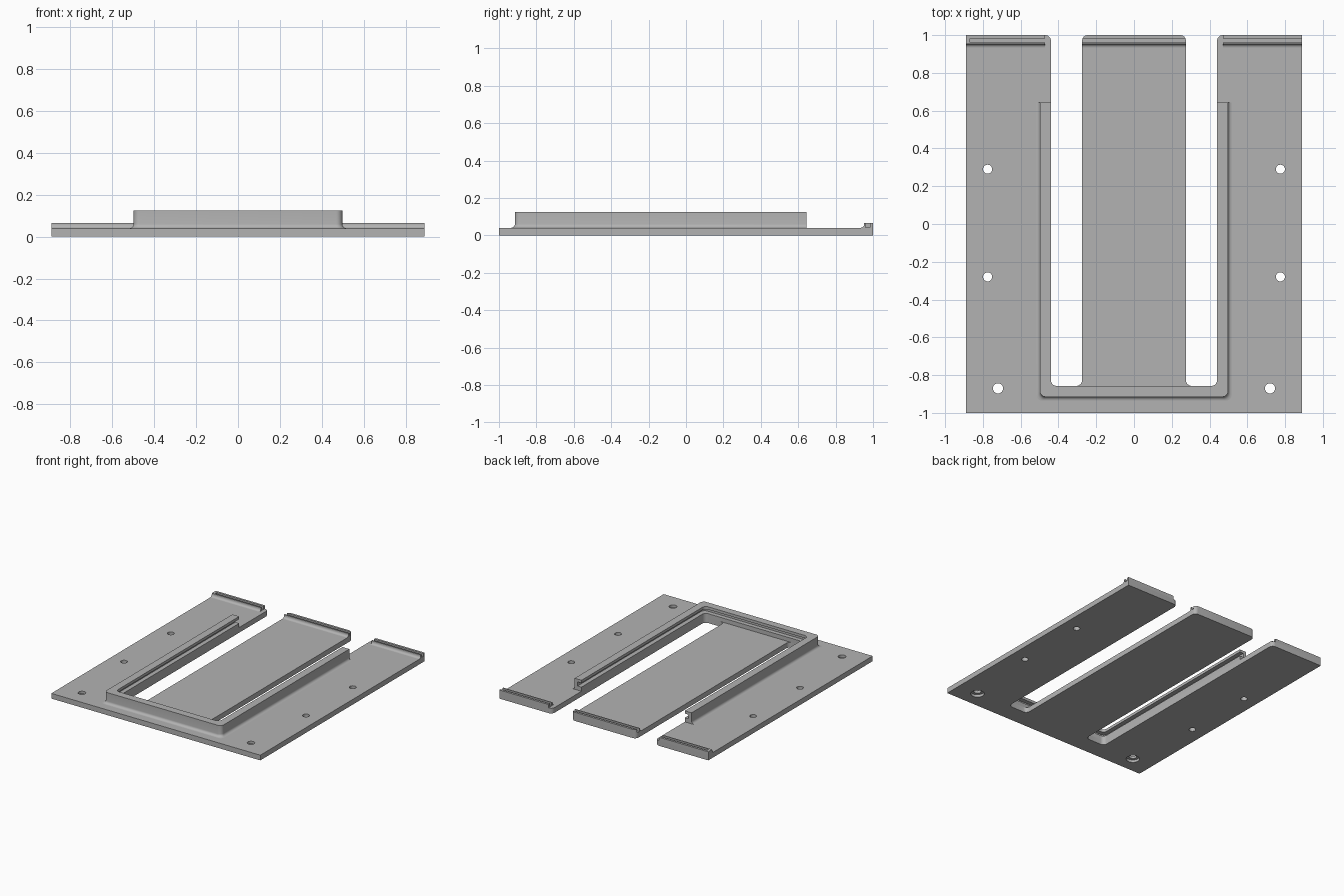
import bpy, bmesh
from math import radians, sin, cos, pi
from mathutils import Vector

if "Cube" in bpy.data.objects:
    bpy.data.objects.remove(bpy.data.objects["Cube"])

grey = bpy.data.materials.new("plain grey")
grey.use_nodes = True
colour = (0.45, 0.45, 0.45, 1)
grey.diffuse_color = colour
grey.node_tree.nodes["Principled BSDF"].inputs["Base Color"].default_value = colour

HALF_W, THICK = 0.89, 0.04
SLOT_IN, SLOT_OUT, SLOT_END = 0.275, 0.44, -0.857
R = 0.03


def finish(name, bm):
    bmesh.ops.recalc_face_normals(bm, faces=bm.faces[:])
    mesh = bpy.data.meshes.new(name)
    bm.to_mesh(mesh)
    bm.free()
    mesh.materials.append(grey)
    obj = bpy.data.objects.new(name, mesh)
    bpy.context.collection.objects.link(obj)
    return obj


def round_corner(prev, corner, nxt, r=R, steps=6):
    """Arc replacing a right-angled corner."""
    c = Vector(corner)
    a = (Vector(prev) - c).normalized() * r
    b = (Vector(nxt) - c).normalized() * r
    out = []
    for i in range(steps + 1):
        t = i / steps * pi / 2
        p = c + a + b - b * cos(t) - a * sin(t)
        out.append((p.x, p.y))
    return out


def mirrored(points):
    return points + [(-x, y) for x, y in reversed(points)]


def prism(name, points, low, high):
    bm = bmesh.new()
    face = bm.faces.new([bm.verts.new((*p, low)) for p in points])
    geom = bmesh.ops.extrude_face_region(bm, geom=[face])["geom"]
    verts = [g for g in geom if isinstance(g, bmesh.types.BMVert)]
    bmesh.ops.translate(bm, vec=(0, 0, high - low), verts=verts)
    return finish(name, bm)


def box(name, x0, x1, y0, y1, z0, z1):
    return prism(name, [(x0, y0), (x1, y0), (x1, y1), (x0, y1)], z0, z1)


def cylinder(name, x, y, r, z0, z1):
    ring = [(x + r * cos(i * pi / 16), y + r * sin(i * pi / 16)) for i in range(32)]
    return prism(name, ring, z0, z1)


def cut(obj, cutters):
    """Subtract the cutters and bake the result."""
    for cutter in cutters:
        cutter.hide_render = True
        mod = obj.modifiers.new("cut", "BOOLEAN")
        mod.operation, mod.solver, mod.object = "DIFFERENCE", "EXACT", cutter
    bpy.context.view_layer.update()
    graph = bpy.context.evaluated_depsgraph_get()
    mesh = bpy.data.meshes.new_from_object(obj.evaluated_get(graph))
    obj.modifiers.clear()
    obj.data = mesh
    for cutter in cutters:
        bpy.data.objects.remove(cutter)


# Base plate with two slots open at the back
path = [(HALF_W, -1), (HALF_W, 1), (SLOT_OUT, 1), (SLOT_OUT, SLOT_END),
        (SLOT_IN, SLOT_END), (SLOT_IN, 1), (0, 1)]
half = path[:2]
for i in range(2, 6):
    half += round_corner(path[i - 1], path[i], path[i + 1])
base = prism("base_plate", mirrored(half), 0, THICK)

# Screw holes, the front pair recessed underneath
drills = []
for s in (-1, 1):
    for y in (0.29, -0.28):
        drills.append(cylinder("drill", s * 0.775, y, 0.024, -0.1, 0.1))
    drills.append(cylinder("drill", s * 0.72, -0.87, 0.027, -0.1, 0.1))
    drills.append(cylinder("drill", s * 0.72, -0.87, 0.048, -0.1, 0.02))
cut(base, drills)

# U-shaped wall: section of (outward offset, height), grooved on the inside
WALL, TOP, FILLET = 0.058, 0.125, 0.02
section = [(0, THICK), (0, 0.072), (0.033, 0.072), (0.033, 0.104), (0, 0.104),
           (0, TOP), (WALL, TOP)]
for i in range(6):
    t = i / 5 * pi / 2
    section.append((WALL + FILLET * (1 - cos(t)), THICK + FILLET * (1 - sin(t))))


def wall_path(d):
    x, y = SLOT_OUT + d, SLOT_END - d
    return mirrored([(x, 0.643)] + round_corner((x, 0), (x, y), (0, y)))


bm = bmesh.new()
rows = [[bm.verts.new((*p, z)) for p in wall_path(d)] for d, z in section]
for a, b in zip(rows, rows[1:] + rows[:1]):
    for i in range(len(a) - 1):
        bm.faces.new((a[i], a[i + 1], b[i + 1], b[i]))
for end in (0, -1):
    bm.faces.new([row[end] for row in rows])
wall = finish("u_wall", bm)

# Back rails: raised lips with a fillet in front and a groove on top
RAIL_TOP, RAIL_FRONT, SWEEP = 0.066, 0.952, 0.018
lip = [(1, THICK), (1, RAIL_TOP), (RAIL_FRONT, RAIL_TOP)]
for i in range(6):
    t = i / 5 * pi / 2
    lip.append((RAIL_FRONT - SWEEP * (1 - cos(t)), THICK + SWEEP * (1 - sin(t))))


def rail(name, x0, x1, groove0, groove1, rounded=False):
    bm = bmesh.new()
    ends = [[bm.verts.new((x, y, z)) for y, z in lip] for x in (x0, x1)]
    for verts in ends:
        bm.faces.new(verts)
    n = len(lip)
    for i in range(n):
        j = (i + 1) % n
        bm.faces.new((ends[0][i], ends[0][j], ends[1][j], ends[1][i]))
    if rounded:
        corners = [e for e in bm.edges if all(v.co.y > 0.999 for v in e.verts)
                   and abs(e.verts[0].co.x - e.verts[1].co.x) < 0.001]
        bmesh.ops.bevel(bm, geom=corners, offset=R, segments=6, profile=0.5,
                        affect="EDGES")
    obj = finish(name, bm)
    cut(obj, [box("groove", groove0, groove1, 0.961, 0.983, 0.043, 0.1)])
    return obj


rails = [
    rail("centre_rail", -SLOT_IN, SLOT_IN, -0.5, 0.5, True),
    rail("left_rail", 0.472, HALF_W, 0.4, 1),
    rail("right_rail", -HALF_W, -0.472, -0.868, -0.4),
]

# Smooth the curved edges, keep the rest crisp
bpy.ops.object.select_all(action="DESELECT")
for obj in [base, wall] + rails:
    obj.select_set(True)
bpy.context.view_layer.objects.active = base
bpy.ops.object.shade_smooth_by_angle(angle=radians(30))
